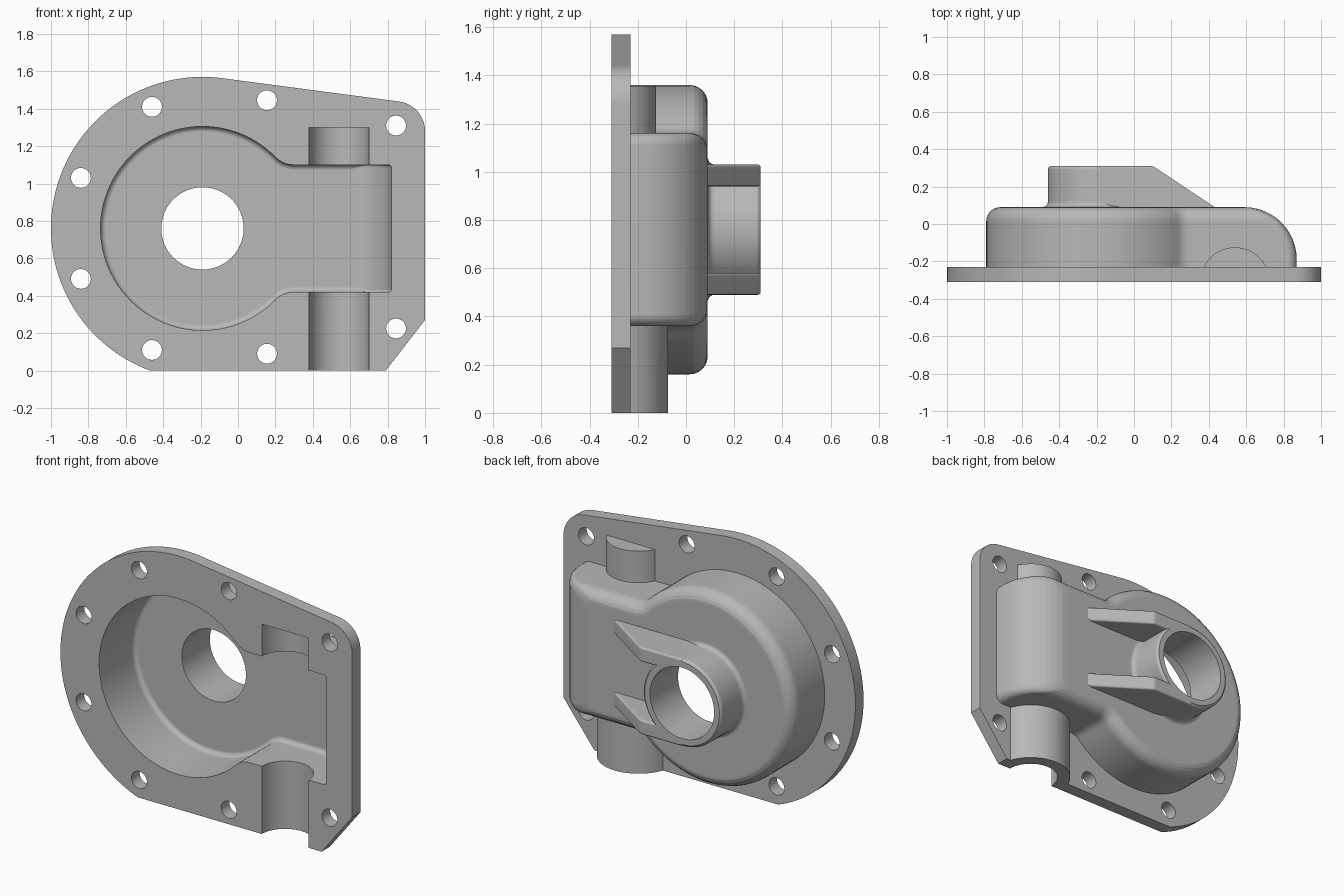
import bpy, bmesh, math
from math import sin, cos, sqrt, pi, radians

cube = bpy.data.objects.get("Cube")
if cube:
    bpy.data.objects.remove(cube, do_unlink=True)

CX, CZ = -0.19, 0.76          # main bore axis
FRONT, SEAT = -0.31, -0.23    # flange faces
SHAFT_X = 0.54                # cross shaft axis

metal = bpy.data.materials.new("cast grey")
metal.use_nodes = True
GREY = (0.48, 0.48, 0.48, 1)
metal.diffuse_color = GREY
metal.node_tree.nodes["Principled BSDF"].inputs["Base Color"].default_value = GREY


def loft(name, rings, bevel=0):
    """Closed solid through rings that share a point count."""
    bm = bmesh.new()
    loops = [[bm.verts.new(p) for p in ring] for ring in rings]
    n = len(loops[0])
    for a, b in zip(loops, loops[1:]):
        for i in range(n):
            j = (i + 1) % n
            bm.faces.new((a[i], a[j], b[j], b[i]))
    bm.faces.new(loops[0])
    bm.faces.new(loops[-1])
    bmesh.ops.recalc_face_normals(bm, faces=bm.faces)
    if bevel:
        bmesh.ops.bevel(bm, geom=bm.edges[:], offset=bevel, segments=3,
                        profile=0.5, affect='EDGES')
    mesh = bpy.data.meshes.new(name)
    bm.to_mesh(mesh)
    bm.free()
    mesh.materials.append(metal)
    ob = bpy.data.objects.new(name, mesh)
    bpy.context.collection.objects.link(ob)
    return ob


def arc(cx, cy, r, a0, a1, n):
    """Points on an arc, angles in degrees."""
    return [(cx + r * cos(radians(a0 + (a1 - a0) * i / n)),
             cy + r * sin(radians(a0 + (a1 - a0) * i / n))) for i in range(n + 1)]


def along_y(pts, y):
    return [(x, y, z) for x, z in pts]


def along_z(pts, z):
    return [(x, y, z) for x, y in pts]


def turned(name, cx, cz, profile, n=64):
    """Round part about an axis along y; profile is (radius, y)."""
    return loft(name, [along_y(arc(cx, cz, r, 0, 360, n)[:-1], y) for r, y in profile])


def outline(r, h, right, neck, corner):
    """Round chamber joined by filleted necks to a box, in x and z."""
    xf = sqrt((r + neck) ** 2 - (h + neck) ** 2)
    a = math.degrees(math.atan2(h + neck, xf))
    pts = arc(CX, CZ, r, a, 360 - a, 72)
    pts += arc(CX + xf, CZ - h - neck, neck, 180 - a, 90, 8)
    pts += arc(right - corner, CZ - h + corner, corner, -90, 0, 5)
    pts += arc(right - corner, CZ + h - corner, corner, 0, 90, 5)
    pts += arc(CX + xf, CZ + h + neck, neck, 270, 180 + a, 8)
    return pts


def chamber(name, start, back, r, h, right, neck, corner, edge, big):
    """Chamber solid: small round on the back edge, big round on the right end."""
    levels = {start}
    for i in range(13):
        levels.add(round(back - big * (1 - sin(pi / 2 * i / 12)), 5))
    for i in range(7):
        levels.add(round(back - edge * (1 - sin(pi / 2 * i / 6)), 5))
    rings = []
    for y in sorted(levels):
        e = max(0, y - (back - edge))
        inset = edge - sqrt(max(0, edge ** 2 - e ** 2))
        b = max(0, y - (back - big))
        pull = big - sqrt(max(0, big ** 2 - b ** 2))
        rings.append(along_y(outline(r - inset, h - inset, right - pull,
                                     neck + inset, corner), y))
    return loft(name, rings)


def half_tube(name, r, z0, z1):
    pts = [(x, max(y, FRONT + 0.01)) for x, y in arc(SHAFT_X, FRONT, r, 3, 177, 36)]
    return loft(name, [along_z(pts, z0), along_z(pts, z1)])


def shaft_cut(name, r, z0, z1):
    pts = arc(SHAFT_X, FRONT, r, 0, 360, 56)[:-1]
    return loft(name, [along_z(pts, z0), along_z(pts, z1)])


# Flange plate: big arc, tangent top edge, rounded corner, cut-off lower corner
R, FX, FZ, FR = 0.81, 0.84, 1.28, 0.16
tangent = math.degrees(math.atan2(FZ - CZ, FX - CX)
                       + math.acos((R - FR) / math.hypot(FX - CX, FZ - CZ)))
foot = 360 - math.degrees(math.acos(-sqrt(R * R - CZ * CZ) / R))
plate = arc(CX, CZ, R, tangent, foot, 80)
plate[-1] = (plate[-1][0], 0.0)
plate += [(0.79, 0.0), (1.0, 0.27)] + arc(FX, FZ, FR, 0, tangent, 12)
housing = loft("gear_housing", [along_y(plate, FRONT), along_y(plate, SEAT)])

# Outer body, shaft tubes and bearing boss
adds = [
    chamber("body", -0.29, 0.09, 0.60, 0.40, 0.87, 0.085, 0.05, 0.075, 0.28),
    half_tube("lower_shaft_tube", 0.235, 0.0, 0.40),
    half_tube("upper_shaft_tube", 0.185, 1.12, 1.355),
    turned("bearing_boss", CX, CZ, [(0.295, 0.06), (0.295, 0.09), (0.28, 0.097),
                                    (0.272, 0.108), (0.27, 0.122), (0.27, 0.292),
                                    (0.266, 0.302), (0.256, 0.31)]),
]
# Pair of sloping ribs running from the boss
rib = [(CX, 0.06), (0.475, 0.06), (0.10, 0.31), (CX, 0.31)]
for side, z in (("lower", CZ - 0.27), ("upper", CZ + 0.18)):
    adds.append(loft(side + "_rib", [along_z(rib, z), along_z(rib, z + 0.09)], 0.012))

# Hollow chamber, bore, shaft channels and bolt holes
cuts = [
    chamber("chamber_cutter", -0.4, 0.035, 0.545, 0.34, 0.82, 0.14, 0.015, 0.03, 0.225),
    turned("bore_cutter", CX, CZ, [(0.22, -0.5), (0.22, 0.5)]),
    shaft_cut("lower_channel_cutter", 0.16, -0.1, 0.5),
    shaft_cut("upper_channel_cutter", 0.16, 1.0, 1.3),
]
bolts = [(-0.46, 1.41), (0.155, 1.445), (0.845, 1.31), (-0.84, 1.03),
         (-0.84, 0.49), (-0.46, 0.11), (0.155, 0.09), (0.845, 0.225)]
for x, z in bolts:
    cuts.append(turned("bolt_cutter", x, z, [(0.053, -0.4), (0.053, -0.2)], 28))

# Combine everything into one casting
bpy.ops.object.select_all(action='DESELECT')
housing.select_set(True)
bpy.context.view_layer.objects.active = housing
for parts, op in ((adds, 'UNION'), (cuts, 'DIFFERENCE')):
    for part in parts:
        part.hide_render = True
        mod = housing.modifiers.new(part.name, 'BOOLEAN')
        mod.operation = op
        mod.solver = 'EXACT'
        mod.object = part
        bpy.ops.object.modifier_apply(modifier=mod.name)
        bpy.data.objects.remove(part, do_unlink=True)

bpy.ops.object.shade_smooth_by_angle(angle=radians(30))
weighted = housing.modifiers.new("Weighted normals", 'WEIGHTED_NORMAL')
weighted.keep_sharp = True
